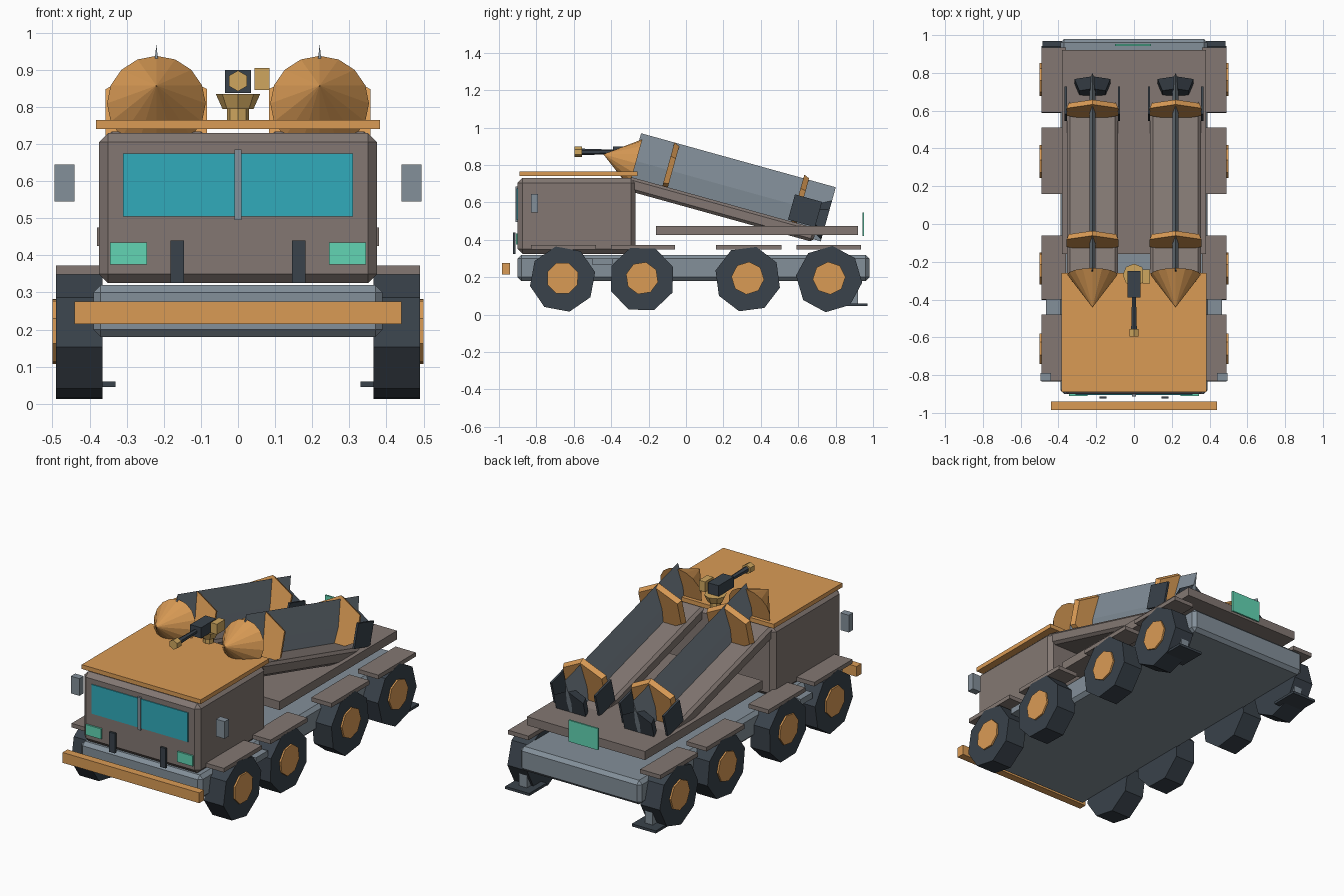
import bpy, bmesh
from math import radians
from mathutils import Matrix

if "Cube" in bpy.data.objects:
    bpy.data.objects.remove(bpy.data.objects["Cube"])


def mat(name, r, g, b):
    m = bpy.data.materials.new(name)
    m.diffuse_color = ((r / 255) ** 2.2, (g / 255) ** 2.2, (b / 255) ** 2.2, 1)
    m.use_nodes = True
    m.node_tree.nodes["Principled BSDF"].inputs["Base Color"].default_value = m.diffuse_color
    return m


BROWN = mat("brown", 130, 119, 114)
GREY = mat("steel", 130, 142, 152)
ORANGE = mat("orange", 217, 154, 86)
DARK = mat("dark", 60, 68, 76)
TEAL = mat("glass", 52, 170, 186)
GREEN = mat("lamp", 98, 212, 178)
TAN = mat("tan", 205, 165, 95)
I = Matrix.Identity(4)


def finish(name, bm, m, bevel=0):
    bmesh.ops.recalc_face_normals(bm, faces=bm.faces)
    me = bpy.data.meshes.new(name)
    bm.to_mesh(me)
    bm.free()
    me.materials.append(m)
    ob = bpy.data.objects.new(name, me)
    bpy.context.collection.objects.link(ob)
    if bevel:
        mod = ob.modifiers.new("bevel", 'BEVEL')
        mod.width = bevel
        mod.segments = 1
    return ob


def box(name, x, y, z, m, bevel=0, frame=I):
    """Box from (min, max) ranges, placed in a frame."""
    bm = bmesh.new()
    c = [(a[0] + a[1]) / 2 for a in (x, y, z)]
    s = [abs(a[1] - a[0]) for a in (x, y, z)]
    bmesh.ops.create_cube(bm, size=1, matrix=frame @ Matrix.Translation(c) @ Matrix.Diagonal((*s, 1)))
    return finish(name, bm, m, bevel)


def mx(r, s):
    return tuple(sorted((r[0] * s, r[1] * s)))


def cyl(name, axis, c, r1, r2, depth, n, m, turn=0, scale=(1, 1), frame=I):
    """Cylinder or cone along an axis: r1 at the low end, r2 at the high end."""
    rot = {'X': Matrix.Rotation(radians(90), 4, 'Y'),
           'Y': Matrix.Rotation(radians(-90), 4, 'X'), 'Z': I}[axis]
    bm = bmesh.new()
    bmesh.ops.create_cone(bm, cap_ends=True, segments=n, radius1=r1, radius2=r2, depth=depth,
                          matrix=frame @ Matrix.Translation(c) @ rot
                          @ Matrix.Diagonal((scale[0], scale[1], 1, 1))
                          @ Matrix.Rotation(radians(turn), 4, 'Z'))
    return finish(name, bm, m)


# Chassis, cab and deck
box("chassis", (-.39, .39), (-.9, .98), (.18, .32), GREY, .02)
box("cab", (-.375, .375), (-.9, -.27), (.325, .73), BROWN, .025)
box("cab_roof", (-.383, .383), (-.89, -.26), (.74, .765), ORANGE)
box("deck", (-.38, .38), (-.16, .92), (.425, .475), BROWN)
box("front_bumper", (-.44, .44), (-.985, -.94), (.215, .275), ORANGE)
box("rear_panel", (-.1, .09), (.943, .953), (.42, .545), GREEN)

# Cab face
box("windscreen", (-.31, .31), (-.905, -.895), (.505, .675), TEAL)
box("windscreen_divider", (-.01, .01), (-.912, -.9), (.495, .685), GREY)
for s in (-1, 1):
    box("headlight", mx((.245, .345), s), (-.91, -.895), (.375, .435), GREEN)
    box("tow_hook", mx((.145, .182), s), (-.925, -.912), (.325, .44), DARK)
    box("wing_mirror", mx((.44, .495), s), (-.83, -.79), (.545, .645), GREY)
    box("side_step", mx((.385, .465), s), (-.5, -.39), (.265, .3), GREY)

# Wheels, hubs, mudguards and stabiliser legs
for s in (-1, 1):
    for i, y in enumerate((-.66, -.235, .33, .765)):
        cyl("tyre", 'X', (s * .428, y, .19), .178, .178, .125, 8, DARK, 12 + 9 * i)
        cyl("hub", 'X', (s * .46, y, .195), .088, .088, .08, 8, ORANGE, 22 + 9 * i)
    for y0, y1 in ((-.83, -.48), (-.4, -.06), (.16, .51), (.59, .935)):
        box("mudguard", mx((.36, .49), s), (y0, y1), (.348, .372), BROWN)
    box("stabiliser_leg", mx((.38, .43), s), (.86, .92), (.06, .24), GREY)
    box("stabiliser_foot", mx((.33, .485), s), (.81, .97), (.045, .06), DARK)

# Two tilted rockets on their launch rails
for s in (-1, 1):
    F = Matrix.Translation((s * .22, -.28, .825)) @ Matrix.Rotation(radians(-15.5), 4, 'X')
    box("launch_rail", (-.135, .135), (0, 1.04), (-.165, -.09), BROWN, .015, F)
    cyl("rocket_body", 'Y', (0, .54, 0), .15, .15, 1.08, 4, GREY, 0, (.1, 1), F)
    cyl("rocket_nose", 'Y', (0, -.075, -.012), 0, .133, .18, 16, ORANGE, 0, (1, 1), F)
    for y, z in ((.2, 0), (.915, .02)):
        cyl("rocket_collar", 'Y', (0, y, z), .158, .145, .03, 6, ORANGE, 0, (1, .95), F)
    cyl("rocket_nozzle", 'Y', (0, 1.05, -.03), .08, .11, .06, 6, DARK, 0, (1, 1), F)
    for t in (-1, 1):
        box("rocket_fin", mx((.135, .147), t), (.88, 1.03), (-.085, .055), DARK, 0, F)

# Roof gun
cyl("gun_post", 'Z', (0, -.27, .775), .03, .03, .05, 8, TAN)
cyl("gun_base", 'Z', (0, -.27, .815), .042, .06, .04, 8, TAN)
box("gun_body", (-.035, .035), (-.39, -.25), (.838, .9), DARK)
cyl("gun_barrel", 'Y', (0, -.48, .87), .018, .012, .2, 6, DARK)
cyl("gun_muzzle", 'Y', (0, -.575, .87), .028, .028, .04, 6, TAN)
box("ammo_box", (.045, .085), (-.315, -.24), (.845, .905), TAN)
